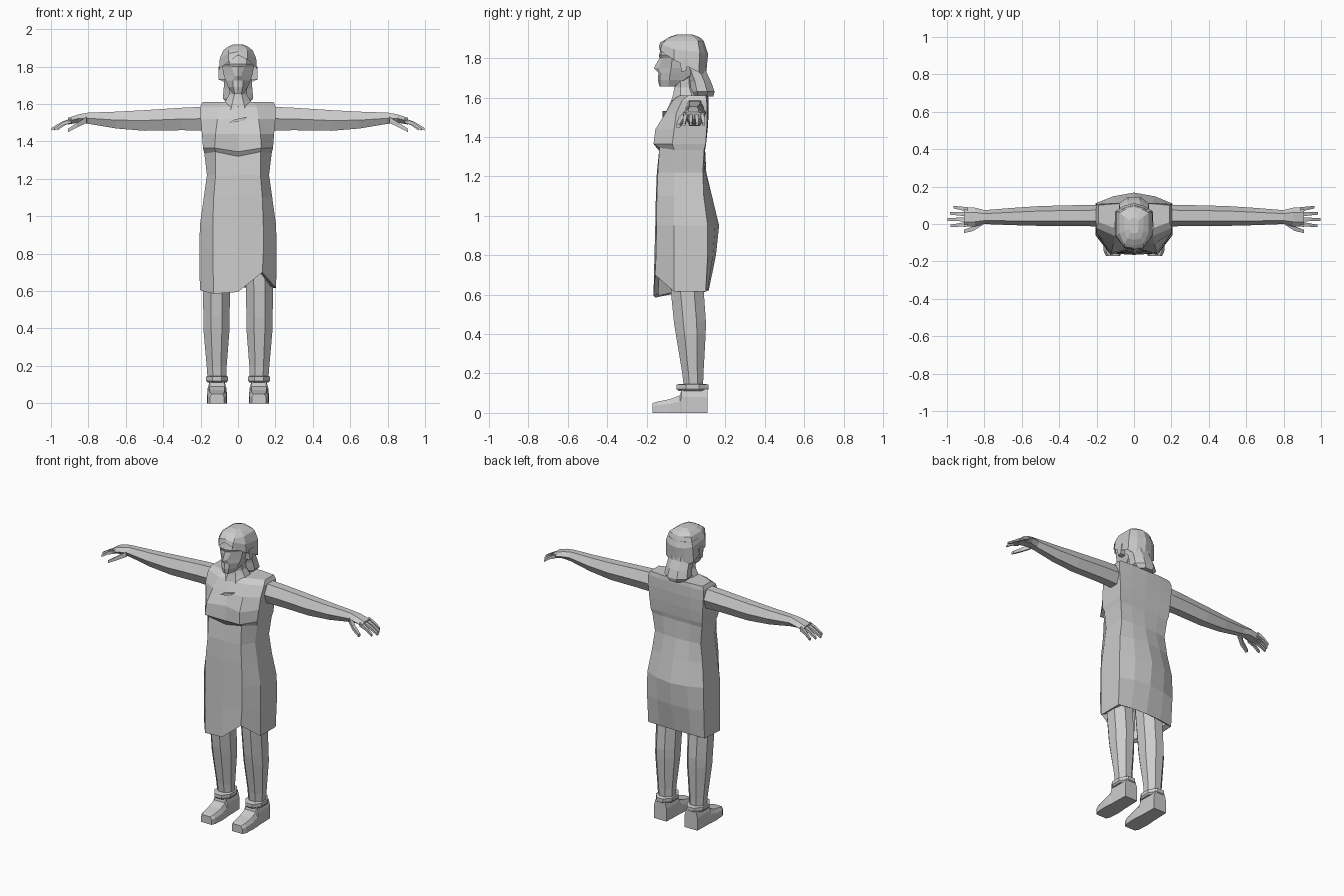
import bpy, bmesh, math
from mathutils import Vector

grey = bpy.data.materials.new("plain_grey")
grey.diffuse_color = (0.6, 0.6, 0.6, 1)


def loft(name, rings, cap_start=True, cap_end=True):
    """Skin a list of equal-length rings into a flat-shaded object."""
    bm = bmesh.new()
    vs = [[bm.verts.new(p) for p in r] for r in rings]
    n = len(rings[0])
    for a, b in zip(vs, vs[1:]):
        for i in range(n):
            j = (i + 1) % n
            bm.faces.new((a[i], a[j], b[j], b[i]))
    if cap_start:
        bm.faces.new(vs[0])
    if cap_end:
        bm.faces.new(vs[-1])
    bmesh.ops.recalc_face_normals(bm, faces=bm.faces[:])
    me = bpy.data.meshes.new(name)
    bm.to_mesh(me)
    bm.free()
    me.materials.append(grey)
    ob = bpy.data.objects.new(name, me)
    bpy.context.collection.objects.link(ob)
    return ob


def section(z, yc, xa, ya, w, ysf, ysb, yb):
    """Mirrored ten-point body section: front, front corner, sides, back."""
    half = [(0, yc), (xa, ya), (w, ysf), (w, ysb), (w * .55, ysb + (yb - ysb) * .65), (0, yb)]
    pts = half + [(-x, y) for x, y in half[-2:0:-1]]
    return [(x, y, z) for x, y in pts]


def with_heights(ring, heights):
    return [(x, y, h) for (x, y, _), h in zip(ring, heights)]


def oval(c, rx, ry, n=8):
    return [(c[0] + rx * math.cos(2 * math.pi * (i + .5) / n),
             c[1] + ry * math.sin(2 * math.pi * (i + .5) / n), c[2]) for i in range(n)]


# dress, with a notched hem on one side and a folded-in lip
dress = [section(*r) for r in [
    (1.61, -.045, .08, -.03, .19, .01, .10, .112),
    (1.585, -.075, .10, -.065, .202, -.02, .105, .115),
    (1.52, -.105, .11, -.105, .20, -.05, .107, .115),
    (1.44, -.125, .12, -.155, .193, -.06, .105, .11),
    (1.365, -.13, .125, -.165, .187, -.07, .10, .102),
    (1.335, -.128, .12, -.135, .18, -.06, .092, .097),
    (1.22, -.148, .12, -.143, .166, -.06, .085, .103),
    (1.10, -.153, .13, -.148, .183, -.06, .09, .132),
    (.95, -.156, .135, -.15, .204, -.06, .11, .168),
    (.80, -.160, .135, -.152, .206, -.06, .11, .152)]]
dress[4] = with_heights(dress[4], [1.345, 1.365] + [1.365] * 7 + [1.365])
dress[5] = with_heights(dress[5], [1.32, 1.345] + [1.335] * 7 + [1.345])
hem_z = [.595, .70, .615, .615, .62, .62, .62, .615, .605, .585]
hem = with_heights(section(0, -.165, .13, -.157, .204, -.06, .10, .115), hem_z)
lip = [(x * .85, y * .85, z + .012) for x, y, z in hem]
loft("dress", dress + [hem, lip], cap_end=False)

# name plate on the chest
loft("chest_plate", [[(x, y, z) for x, z in ((-.05, 1.497), (.025, 1.51), (.05, 1.532), (-.02, 1.517))]
                     for y in (-.118, -.10)])

# neck
loft("neck", [oval((0, y, z), rx, ry) for z, y, rx, ry in
              [(1.57, .0, .10, .085), (1.62, .0, .07, .07), (1.65, -.005, .052, .058), (1.74, -.01, .052, .058)]])

# head with chin, nose and brow
loft("head", [section(*r) for r in [
    (1.657, -.135, .018, -.13, .03, -.09, -.06, -.045),
    (1.69, -.143, .025, -.133, .052, -.085, -.01, .02),
    (1.725, -.140, .028, -.130, .066, -.08, .04, .07),
    (1.75, -.163, .016, -.137, .075, -.075, .05, .09),
    (1.80, -.135, .035, -.120, .085, -.07, .06, .10),
    (1.815, -.137, .045, -.127, .09, -.07, .065, .10),
    (1.86, -.125, .045, -.115, .088, -.06, .065, .10)]])

# swept hair cap, lower at the back and parted on one side
hair_hem = with_heights(section(0, -.137, .05, -.13, .101, -.06, .065, .10),
                        [1.862, 1.838, 1.79, 1.73, 1.71, 1.70, 1.71, 1.73, 1.79, 1.825])
hair_mid = with_heights(section(0, -.13, .052, -.122, .097, -.06, .07, .112),
                        [1.88, 1.87, 1.845, 1.83, 1.82, 1.82, 1.82, 1.83, 1.845, 1.87])
loft("hair_cap", [hair_hem, hair_mid,
                  section(1.888, -.115, .05, -.105, .078, -.05, .06, .09),
                  section(1.907, -.085, .035, -.078, .052, -.035, .04, .068),
                  section(1.919, -.05, .02, -.045, .025, -.02, .02, .035)], cap_start=False)

# gathered hair behind the neck
loft("hair_tail", [oval((0, y, z), rx, ry) for z, y, rx, ry in
                   [(1.605, .085, .062, .058), (1.63, .082, .088, .068), (1.68, .07, .083, .062),
                    (1.73, .05, .08, .058), (1.79, .03, .085, .07)]])


def arm_ring(s, x, y, hy, z, hz):
    return [(s * x, y + hy * math.cos(i * math.pi / 3), z + hz / .866 * math.sin(i * math.pi / 3))
            for i in range(6)]


def tube(name, s, path, r):
    """Tapered four-sided finger along a path of points."""
    rings = []
    for k, (x, y, z) in enumerate(path):
        q = r * (1 - .22 * k)
        rings.append([(s * x, y - q, z - q), (s * x, y + q, z - q), (s * x, y + q, z + q), (s * x, y - q, z + q)])
    loft(name, rings)


for s, side in ((1, "left"), (-1, "right")):
    # arm and palm
    loft(side + "_arm", [arm_ring(s, *r) for r in [
        (.17, .045, .058, 1.522, .064), (.30, .045, .056, 1.52, .06), (.50, .043, .053, 1.512, .055),
        (.65, .04, .046, 1.514, .045), (.80, .037, .037, 1.524, .03), (.85, .037, .05, 1.523, .022),
        (.91, .037, .052, 1.508, .018)]])
    # fingers and thumb
    for k, (y0, y1, xe) in enumerate([(.078, .09, .965), (.052, .057, .985), (.025, .024, .998), (0, -.01, .98)]):
        tube(f"{side}_finger_{k + 1}", s, [(.89, y0, 1.512), ((.89 + xe) / 2, (y0 + y1) / 2, 1.495),
                                          (xe, y1, 1.465)], .012)
    tube(side + "_thumb", s, [(.81, .01, 1.515), (.86, -.025, 1.487), (.91, -.04, 1.458)], .016)

    # ear
    loft(side + "_ear", [[(s * x, y, z) for y, z in ((-.025, 1.73), (.0, 1.735), (.012, 1.80), (-.03, 1.80))]
                         for x in (.07, .104)])

    # leg
    loft(side + "_leg", [oval((s * x, y, z), rx, ry) for z, x, y, rx, ry in
                         [(.12, .112, .038, .054, .052), (.20, .114, .035, .058, .058), (.40, .115, .024, .076, .082),
                          (.46, .115, .02, .076, .088), (.60, .115, .008, .078, .09), (.85, .11, .0, .085, .10)]])

    # shoe and its ankle cuff
    loft(side + "_shoe", [[(s * .112 + u * w, y, v * h) for u, v in
                           ((-1, 0), (1, 0), (1, .65), (.75, 1), (-.75, 1), (-1, .65))]
                          for y, w, h in [(-.17, .038, .05), (-.145, .05, .057), (-.08, .054, .07),
                                          (-.03, .052, .09), (-.022, .05, .125), (.108, .046, .125)]])
    loft(side + "_ankle_cuff", [oval((s * .112, .033, z), r, r * 1.38) for z, r in
                                ((.11, .054), (.12, .063), (.143, .063), (.147, .052))])
